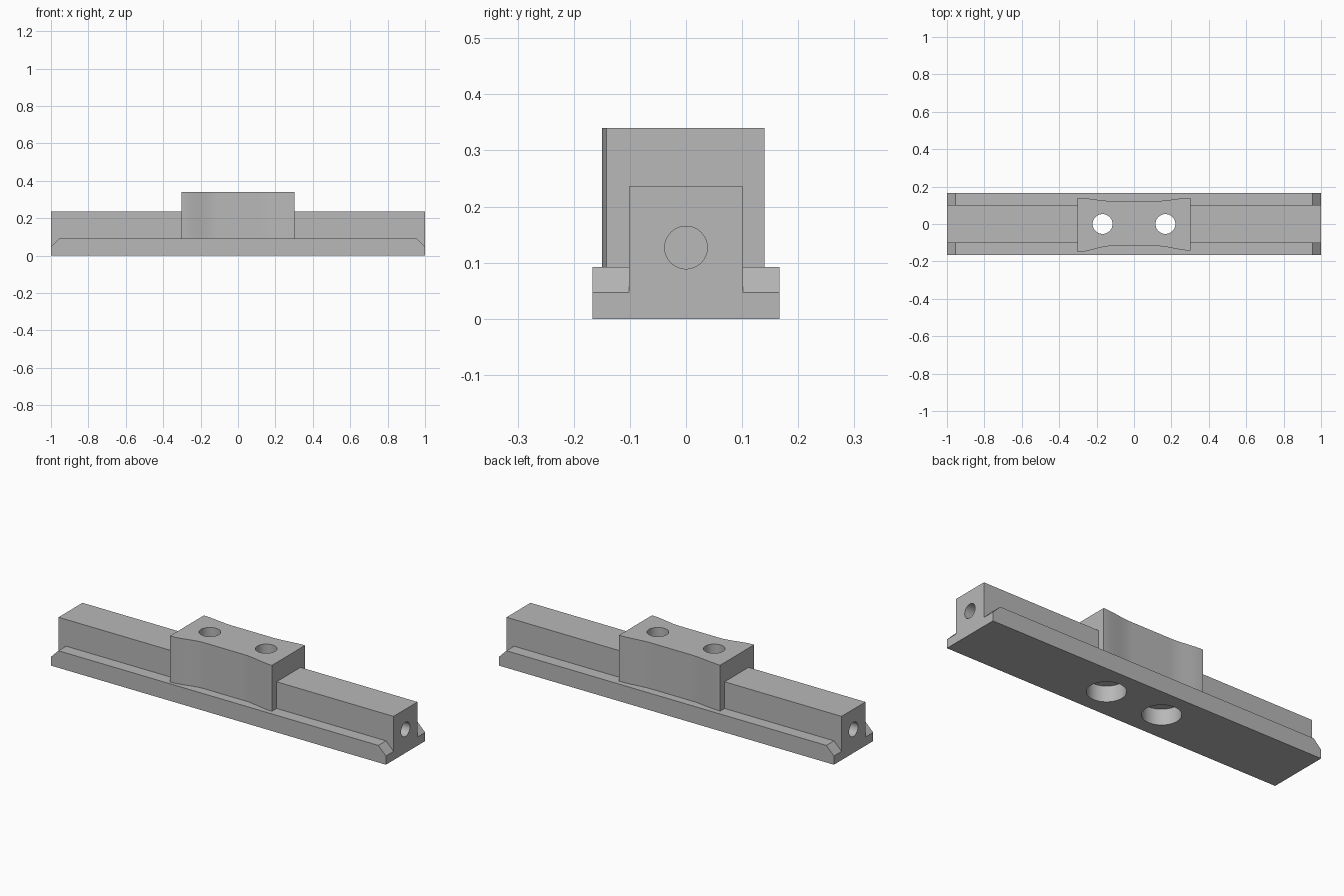
import bpy
import bmesh
import math
from mathutils import Matrix, Vector

default = bpy.data.objects.get("Cube")
if default:
    bpy.data.objects.remove(default, do_unlink=True)

# One plain grey material
grey = bpy.data.materials.new("plain_grey")
grey.use_nodes = True
COLOUR = (0.48, 0.48, 0.48, 1)
grey.diffuse_color = COLOUR
grey.node_tree.nodes["Principled BSDF"].inputs["Base Color"].default_value = COLOUR


def finish(name, bm):
    bmesh.ops.recalc_face_normals(bm, faces=bm.faces)
    mesh = bpy.data.meshes.new(name)
    bm.to_mesh(mesh)
    bm.free()
    mesh.materials.append(grey)
    ob = bpy.data.objects.new(name, mesh)
    bpy.context.collection.objects.link(ob)
    return ob


def prism(name, outline, shift):
    """Extrude a closed 3D outline along a vector."""
    bm = bmesh.new()
    face = bm.faces.new([bm.verts.new(p) for p in outline])
    out = bmesh.ops.extrude_face_region(bm, geom=[face])
    moved = [v for v in out["geom"] if isinstance(v, bmesh.types.BMVert)]
    bmesh.ops.translate(bm, verts=moved, vec=Vector(shift))
    return finish(name, bm)


def cylinder(name, radius, length, centre, along_x=False):
    turn = Matrix.Rotation(math.pi / 2, 4, "Y") if along_x else Matrix.Identity(4)
    bm = bmesh.new()
    bmesh.ops.create_cone(bm, cap_ends=True, segments=48, radius1=radius,
                          radius2=radius, depth=length,
                          matrix=Matrix.Translation(centre) @ turn)
    return finish(name, bm)


def combine(target, tool, operation):
    tool.hide_render = True
    mod = target.modifiers.new("combine", "BOOLEAN")
    mod.operation = operation
    mod.solver = "EXACT"
    mod.object = tool
    bpy.context.view_layer.objects.active = target
    bpy.ops.object.modifier_apply(modifier=mod.name)
    bpy.data.objects.remove(tool, do_unlink=True)


RAIL_Y, RAIL_TOP = 0.102, 0.236
FLANGE_Y, FLANGE_TOP, CHAMFER = 0.167, 0.092, 0.045
BLOCK_X, BLOCK_TOP = 0.302, 0.34

# Side flanges with chamfered upper ends
for side, label in ((-1, "front"), (1, "back")):
    outline = [(-1, 0), (1, 0), (1, FLANGE_TOP - CHAMFER), (1 - CHAMFER, FLANGE_TOP),
               (CHAMFER - 1, FLANGE_TOP), (-1, FLANGE_TOP - CHAMFER)]
    prism(label + "_flange", [(x, side * RAIL_Y, z) for x, z in outline],
          (0, side * (FLANGE_Y - RAIL_Y), 0))

# Central rail
rail = prism("rail_with_block",
             [(-1, -RAIL_Y, 0), (1, -RAIL_Y, 0), (1, RAIL_Y, 0), (-1, RAIL_Y, 0)],
             (0, 0, RAIL_TOP))


# Centre block with waisted long sides
def flare(x):
    t = max(0, (abs(x) - 0.12) / (BLOCK_X - 0.12))
    return t * t * (3 - 2 * t)


STEPS = 40
xs = [BLOCK_X * (2 * i / STEPS - 1) for i in range(STEPS + 1)]
front = [(x, -0.118 - (0.032 if x < 0 else 0.024) * flare(x), FLANGE_TOP) for x in xs]
back = [(x, 0.123 + 0.017 * flare(x), FLANGE_TOP) for x in reversed(xs)]
block = prism("block", front + back, (0, 0, BLOCK_TOP - FLANGE_TOP))
combine(rail, block, "UNION")

# Bolt holes with counterbores below, and a blind hole in each end
for side in (-1, 1):
    x = side * 0.168
    combine(rail, cylinder("bolt_cutter", 0.053, 1, (x, 0, 0.2)), "DIFFERENCE")
    combine(rail, cylinder("bore_cutter", 0.094, 0.17, (x, 0, 0)), "DIFFERENCE")
    combine(rail, cylinder("end_cutter", 0.038, 0.5, (side, 0, 0.127), True), "DIFFERENCE")

# Smooth the curved walls, keep the edges sharp
bpy.ops.object.select_all(action="DESELECT")
rail.select_set(True)
bpy.context.view_layer.objects.active = rail
bpy.ops.object.shade_smooth_by_angle(angle=math.radians(30))
